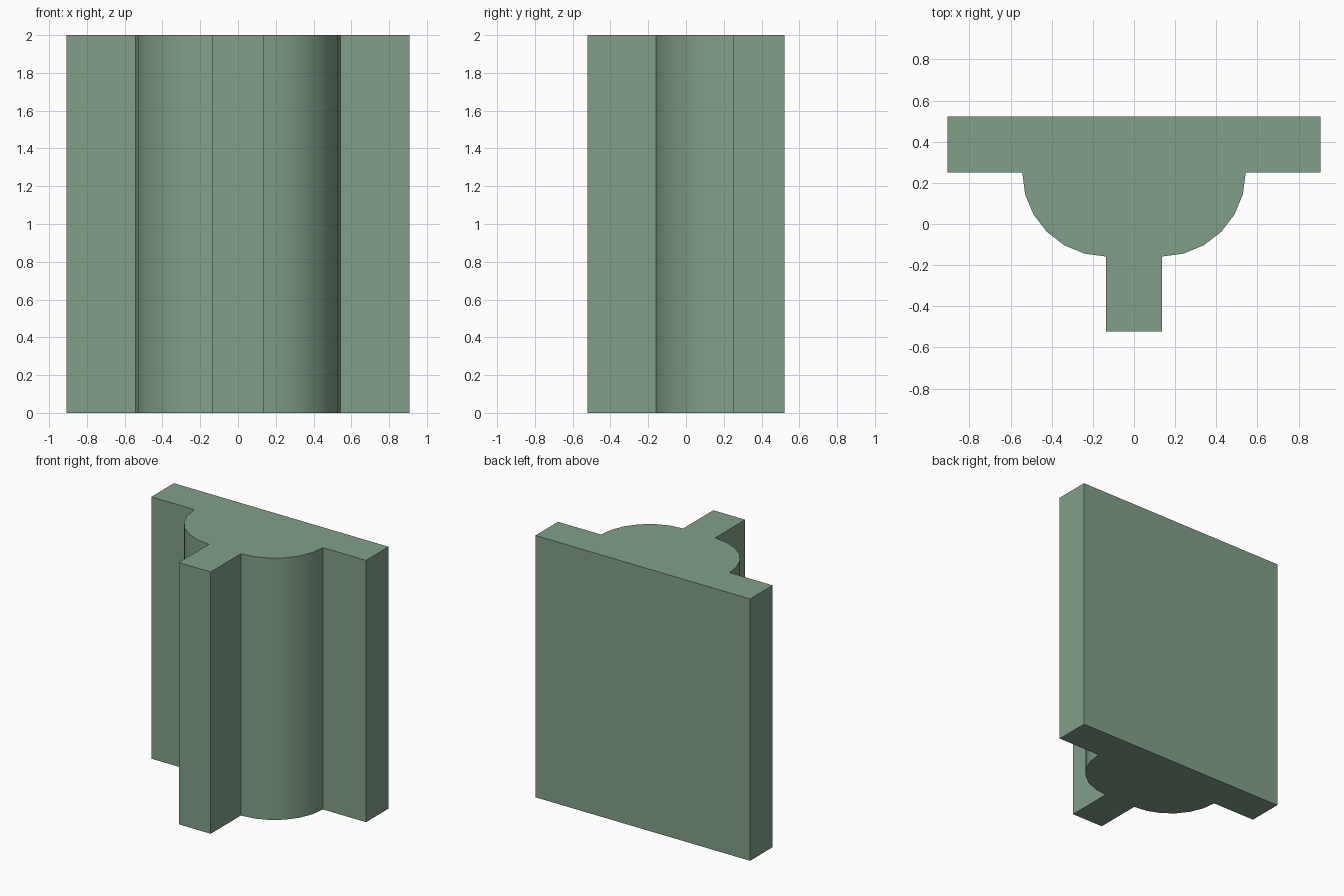
import bpy, bmesh
from math import sin, cos, radians

if "Cube" in bpy.data.objects:
    bpy.data.objects.remove(bpy.data.objects["Cube"])

HEIGHT, TOP, FLANGE = 2.0, 0.522, 0.907
WEB, INNER, RADIUS = 0.135, 0.25, 0.408

# Right half of the T section with its bulging quarter-round shoulder
half = [(FLANGE, TOP), (FLANGE, INNER)]
half += [(WEB + RADIUS * cos(radians(a)), INNER - RADIUS * sin(radians(a)))
         for a in range(0, 91, 15)]
half.append((WEB, -TOP))
outline = half + [(-x, y) for x, y in reversed(half)]

# Extrude the full section upward
bm = bmesh.new()
base = bm.faces.new([bm.verts.new((x, y, 0)) for x, y in outline])
ext = bmesh.ops.extrude_face_region(bm, geom=[base], use_keep_orig=True)
verts = [g for g in ext["geom"] if isinstance(g, bmesh.types.BMVert)]
bmesh.ops.translate(bm, verts=verts, vec=(0, 0, HEIGHT))
bmesh.ops.recalc_face_normals(bm, faces=bm.faces)
mesh = bpy.data.meshes.new("t_profile_beam")
bm.to_mesh(mesh)
bm.free()
beam = bpy.data.objects.new("t_profile_beam", mesh)
bpy.context.collection.objects.link(beam)

# Muted green
green = bpy.data.materials.new("muted_green")
green.diffuse_color = (0.22, 0.35, 0.25, 1)
green.use_nodes = True
green.node_tree.nodes["Principled BSDF"].inputs["Base Color"].default_value = green.diffuse_color
mesh.materials.append(green)

# Smooth shoulders, sharp corners
bpy.context.view_layer.objects.active = beam
beam.select_set(True)
bpy.ops.object.shade_smooth_by_angle(angle=radians(30))
